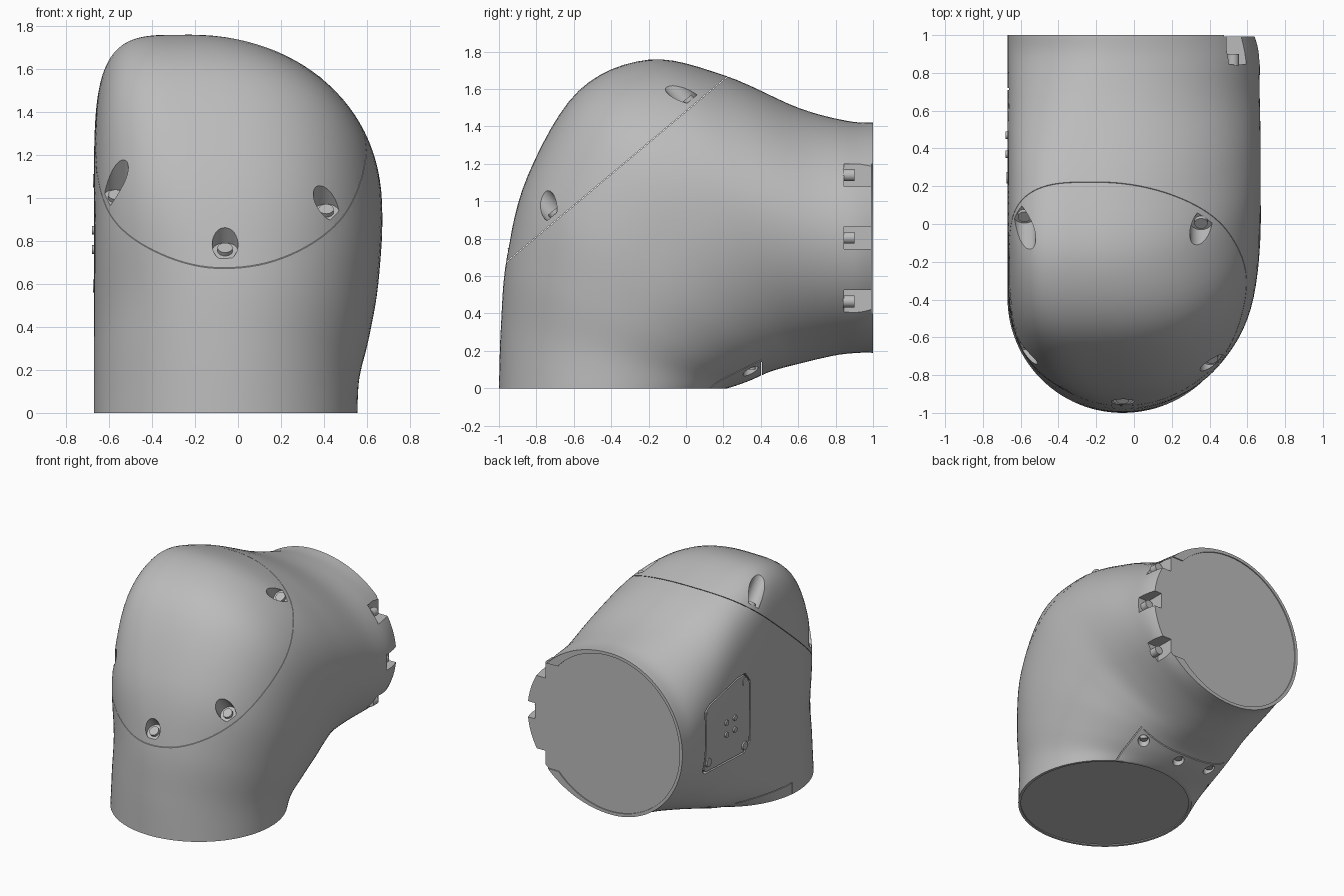
import bpy, bmesh, math
from mathutils import Vector, Matrix

old = bpy.data.objects.get("Cube")
if old:
    bpy.data.objects.remove(old, do_unlink=True)

grey = bpy.data.materials.new("shell_grey")
grey.use_nodes = True
COLOUR = (0.5, 0.5, 0.5, 1)
grey.diffuse_color = COLOUR
grey.node_tree.nodes["Principled BSDF"].inputs["Base Color"].default_value = COLOUR


def make(name, bm):
    bmesh.ops.recalc_face_normals(bm, faces=bm.faces[:])
    mesh = bpy.data.meshes.new(name)
    bm.to_mesh(mesh)
    bm.free()
    mesh.materials.append(grey)
    obj = bpy.data.objects.new(name, mesh)
    bpy.context.collection.objects.link(obj)
    return obj


def cylinder(name, centre, axis, radius, depth, sides=32, top=1.0):
    """Cylinder centred at a point, along an axis."""
    bm = bmesh.new()
    turn = Vector(axis).to_track_quat('Z', 'Y').to_matrix().to_4x4()
    bmesh.ops.create_cone(bm, cap_ends=True, segments=sides, radius1=radius, radius2=radius * top,
                          depth=depth, matrix=Matrix.Translation(centre) @ turn)
    return make(name, bm)


def box(name, low, high):
    bm = bmesh.new()
    low, high = Vector(low), Vector(high)
    bmesh.ops.create_cube(bm, size=1, matrix=Matrix.Translation((low + high) / 2)
                          @ Matrix.Diagonal((*(high - low), 1)))
    return make(name, bm)


def frame_x(name, outline, shrink, x0, x1):
    """Extrude a narrow frame along a (y, z) outline through x."""
    bm = bmesh.new()
    cy, cz = (sum(axis) / len(outline) for axis in zip(*outline))
    loops = [[bm.verts.new((x, cy + (y - cy) * f, cz + (z - cz) * f)) for y, z in outline]
             for x, f in ((x0, 1), (x1, 1), (x1, shrink), (x0, shrink))]
    for a, b in zip(loops, loops[1:] + loops[:1]):
        for k in range(len(outline)):
            j = (k + 1) % len(outline)
            bm.faces.new((a[k], a[j], b[j], b[k]))
    return make(name, bm)


def smooth(obj, angle=32):
    bpy.ops.object.select_all(action='DESELECT')
    obj.select_set(True)
    bpy.context.view_layer.objects.active = obj
    bpy.ops.object.shade_smooth_by_angle(angle=math.radians(angle))


def cut(obj, cutters):
    bpy.context.view_layer.objects.active = obj
    for cutter in cutters:
        mod = obj.modifiers.new("cut", 'BOOLEAN')
        mod.operation, mod.solver, mod.object = 'DIFFERENCE', 'EXACT', cutter
        bpy.ops.object.modifier_apply(modifier=mod.name)


# Elbow sections: inner y z, outer y z, right extent, crown x,
# then squareness of the outer left, inner left and outer right quarters
LEFT = -0.67
KEYS = [(.22, 0, -1, 0, .555, -.06, 2, 2, 2), (.27, .015, -.99, .32, .565, -.06, 2, 2.5, 2),
        (.35, .045, -.958, .7, .61, -.07, 2.1, 3.1, 2.15),
        (.44, .085, -.845, 1.14, .65, -.12, 3, 3.6, 2.4),
        (.52, .11, -.575, 1.59, .67, -.18, 4.1, 3.7, 2.4),
        (.6, .13, -.2, 1.757, .67, -.22, 4.3, 3.4, 2.1),
        (.7, .155, .2, 1.675, .67, -.2, 3.6, 3, 1.97),
        (.82, .18, .6, 1.5, .665, -.14, 2.7, 2.5, 1.97),
        (.93, .19, .86, 1.43, .665, -.08, 2.1, 2.1, 2), (1, .19, 1, 1.42, .64, -.06, 2, 2, 2)]


def spline(t):
    i = min(int(t), len(KEYS) - 2)
    u = t - i
    ends = [KEYS[max(0, min(len(KEYS) - 1, i + k))] for k in (-1, 0, 1, 2)]
    return [b + u * (c - a + u * (2 * a - 5 * b + 4 * c - d + u * (3 * b - 3 * c + d - a))) / 2
            for a, b, c, d in zip(*ends)]


def power(value, p):
    return math.copysign(abs(value) ** (2 / p), value)


def elbow(sides=112, steps=6):
    bm = bmesh.new()
    rings = []
    for n in range((len(KEYS) - 1) * steps + 1):
        iy, iz, oy, oz, right, crown, outer_p, inner_p, right_p = spline(n / steps)
        ring = []
        for k in range(sides):
            c, s = math.cos(2 * math.pi * k / sides), math.sin(2 * math.pi * k / sides)
            if c > 0:
                p = right_p if s > 0 else 2 + (right_p - 2) * .25
            else:
                p = outer_p if s > 0 else inner_p
            mid = crown if s > 0 else -.06
            x = mid + power(c, p) * (right - mid if c > 0 else mid - LEFT)
            v = .5 + power(s, p) / 2
            ring.append(bm.verts.new((x, iy + (oy - iy) * v, iz + (oz - iz) * v)))
        rings.append(ring)
    for a, b in zip(rings, rings[1:]):
        for k in range(sides):
            j = (k + 1) % sides
            bm.faces.new((a[k], a[j], b[j], b[k]))
    bm.faces.new(rings[0])
    bm.faces.new(rings[-1])
    return bm


# Split the elbow into main shell and cap along a sloping seam
SEAM = Vector((0, -.96, .675))
NORMAL = Vector((0, -.643, .766))


def half(name, keep_above):
    bm = elbow()
    bmesh.ops.recalc_face_normals(bm, faces=bm.faces[:])
    side = 1 if keep_above else -1
    done = bmesh.ops.bisect_plane(bm, geom=bm.verts[:] + bm.edges[:] + bm.faces[:],
                                  plane_co=SEAM + NORMAL * .0015 * side, plane_no=NORMAL,
                                  clear_inner=keep_above, clear_outer=not keep_above)
    rim = [e for e in done["geom_cut"] if isinstance(e, bmesh.types.BMEdge)]
    bmesh.ops.holes_fill(bm, edges=rim)
    return make(name, bm)


shell = half("elbow_shell", False)
cap = half("elbow_cap", True)

# Cap screw pockets drilled square to the seam
cap_cuts = []
for n, (x, y) in enumerate([(-.06, -.895), (.41, -.68), (-.57, -.6), (-.58, .07), (.355, .035)]):
    base = Vector((x, y, SEAM.z + (y - SEAM.y) * .839)) + NORMAL * .03
    cap_cuts.append(cylinder("cap_pocket", base + NORMAL * .3, NORMAL, .06, .6))
    smooth(cylinder(f"cap_screw_{n}", base + NORMAL * .008, NORMAL, .035, .025))
cut(cap, cap_cuts)

shell_cuts = []

# Shallow recesses leaving a thin rim at both open ends
shell_cuts.append(cylinder("base_recess", (-.0575, -.39, 0), (0, 0, 1), .592, .016, 96))
shell_cuts.append(cylinder("arm_recess", (-.055, 1, .805), (0, 1, 0), .592, .016, 96))
shell_cuts.append(box("arm_rim_gap", (.3, .992, .4), (.8, 1.1, 1.2)))

# Screw pockets on the outer side of the arm end
for n, (z, floor) in enumerate([(.465, .49), (.805, .58), (1.14, .49)]):
    shell_cuts.append(box("arm_pocket", (floor, .845, z - .06), (.8, 1.1, z + .06)))
    smooth(cylinder(f"arm_screw_{n}", (floor + .035, .87, z), (0, 1, 0), .032, .06))

# Access panel outlined on the flat side
PANEL = [(.72, .56), (.72, 1.02), (.66, 1.06), (.34, 1.14), (.24, 1.14), (.18, 1.06),
         (.18, .6), (.24, .53), (.68, .53)]
shell_cuts.append(frame_x("panel_groove", PANEL, .96, -.9, -.61))
for n, (y, z, x) in enumerate([(.245, 1.08, -.656), (.245, .59, -.656), (.67, .62, -.648), (.67, .98, -.648)]):
    smooth(cylinder(f"panel_screw_{n}", (x, y, z), (-1, 0, 0), .036, .036, top=.85))
for y in (.37, .47):
    for z in (.76, .85):
        smooth(cylinder("panel_peg", (-.655, y, z), (-1, 0, 0), .02, .05, 20))

# Chin plate under the crook: seams and screw pockets
shell_cuts.append(box("chin_seam_back", (-.5, .4, -.1), (.26, .407, .14)))
shell_cuts.append(box("chin_seam_side", (.265, .1, -.1), (.272, .405, .16)))
shell_cuts.append(box("chin_seam_flat", (-.8, -.32, .085), (-.54, .36, .091)))
shell_cuts.append(box("chin_seam_end", (-.8, -.33, -.1), (-.645, -.324, .09)))
for n, (x, z) in enumerate([(.2, .125), (-.12, .085), (-.4, .115)]):
    shell_cuts.append(cylinder("chin_pocket", (x, .345, z - .1), (0, 0, 1), .04, .2))
    smooth(cylinder(f"chin_screw_{n}", (x, .345, z - .005), (0, 0, 1), .026, .04))

cut(shell, shell_cuts)
for cutter in cap_cuts + shell_cuts:
    bpy.data.objects.remove(cutter, do_unlink=True)
smooth(shell)
smooth(cap)
